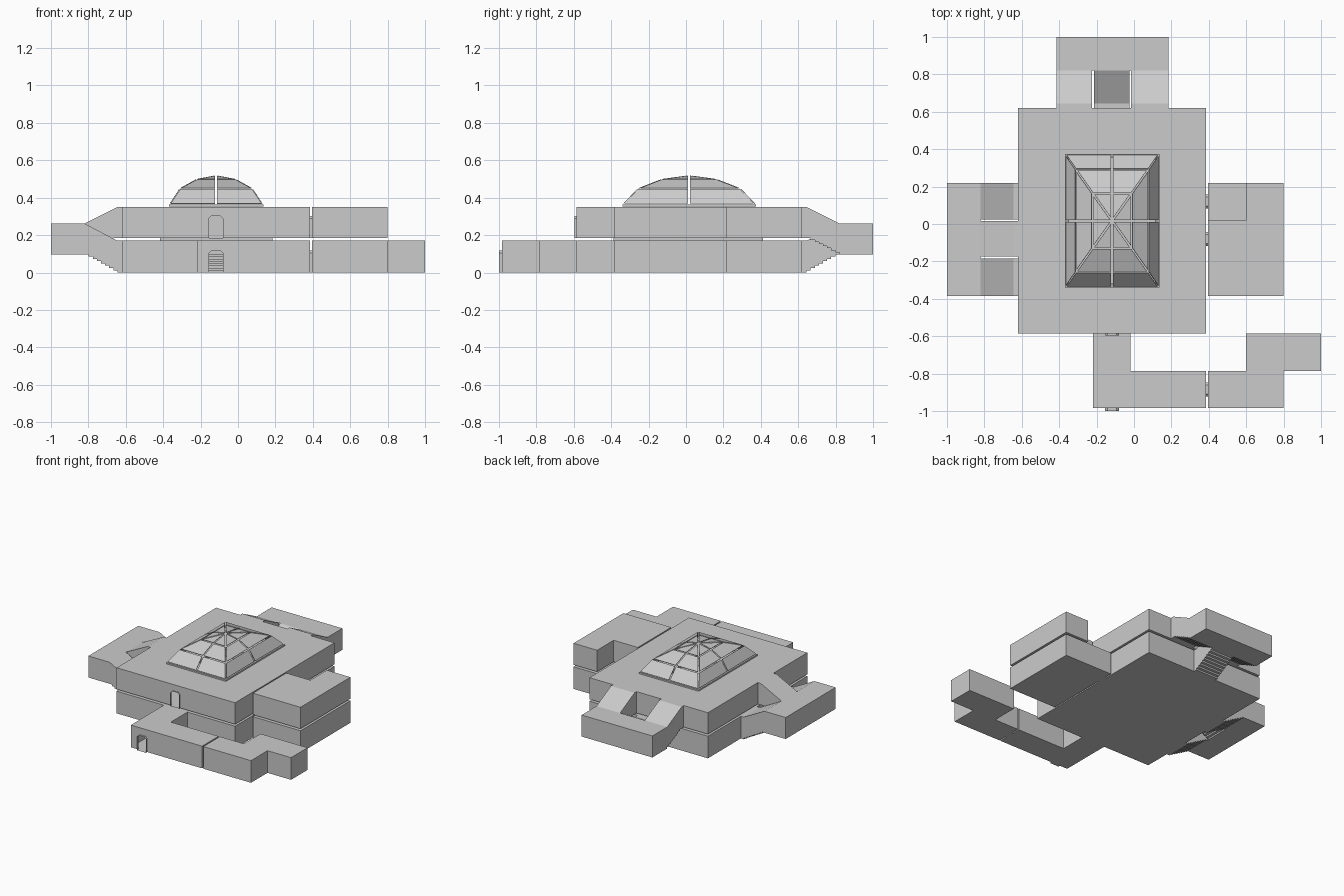
import bpy, bmesh

if "Cube" in bpy.data.objects:
    bpy.data.objects.remove(bpy.data.objects["Cube"])

stone = bpy.data.materials.new("plain grey")
stone.diffuse_color = (0.6, 0.6, 0.6, 1)
stone.use_nodes = True
stone.node_tree.nodes["Principled BSDF"].inputs["Base Color"].default_value = stone.diffuse_color

# Levels: lower floor, upper floor and the landing between them
LOW, UP, MID = (0.0, 0.17), (0.185, 0.35), (0.097, 0.262)
X0, X1, Y0, Y1 = -0.62, 0.385, -0.585, 0.62      # main hall footprint


def make(name, polys, weld=True):
    """Mesh object from a list of polygons (each a list of points)."""
    bm = bmesh.new()
    for p in polys:
        bm.faces.new([bm.verts.new(v) for v in p])
    if weld:
        bmesh.ops.remove_doubles(bm, verts=bm.verts, dist=1e-4)
    bmesh.ops.recalc_face_normals(bm, faces=bm.faces)
    me = bpy.data.meshes.new(name)
    bm.to_mesh(me)
    bm.free()
    ob = bpy.data.objects.new(name, me)
    bpy.context.collection.objects.link(ob)
    me.materials.append(stone)
    return ob


def door_profile(c, z):
    """Doorway outline with cut top corners: (along, height)."""
    w, h, k = 0.037, 0.117, 0.013
    return [(c - w, z), (c - w, z + h - k), (c - w + k, z + h),
            (c + w - k, z + h), (c + w, z + h - k), (c + w, z)]


def slab(outline, z, hole=None):
    """Floor or ceiling, optionally a rectangle with a rectangular hole."""
    if not hole:
        return [[(x, y, z) for x, y in outline]]
    xs, ys = [p[0] for p in outline], [p[1] for p in outline]
    a, b, c, d = min(xs), max(xs), min(ys), max(ys)
    e, f, g, h = hole
    o = [(a, c), (b, c), (b, d), (a, d)]
    i = [(e, g), (f, g), (f, h), (e, h)]
    return [[(*p, z) for p in (o[k], o[(k + 1) % 4], i[(k + 1) % 4], i[k])]
            for k in range(4)]


def room(name, outline, level, openings=(), doors=None, floor_hole=None, roof_hole=None):
    """Thin-walled room; listed wall numbers are left open or get a doorway."""
    z0, z1 = level
    doors = doors or {}
    polys = slab(outline, z0, floor_hole) + slab(outline, z1, roof_hole)
    for i, p in enumerate(outline):
        q = outline[(i + 1) % len(outline)]
        if i in openings:
            continue
        wall = [(*p, z0)]
        if i in doors:
            k = 0 if abs(p[0] - q[0]) > abs(p[1] - q[1]) else 1
            prof = door_profile(doors[i], z0)
            if q[k] < p[k]:
                prof.reverse()
            wall += [(s, p[1], z) if k == 0 else (p[0], s, z) for s, z in prof]
        wall += [(*q, z0), (*q, z1), (*p, z1)]
        polys.append(wall)
    return make(name, polys)


def door_sleeve(name, axis, c, a, b, z):
    """Short sleeve carrying a doorway from a to b along the axis."""
    prof = door_profile(c, z)
    pt = (lambda s, h, t: (t, s, h)) if axis == 'x' else (lambda s, h, t: (s, t, h))
    make(name, [[pt(*prof[i], a), pt(*prof[i], b),
                 pt(*prof[i - 1], b), pt(*prof[i - 1], a)] for i in range(6)])


# Main hall: two storeys around an open atrium
atrium = (-0.417, 0.185, -0.387, 0.413)
skylight = (-0.347, 0.113, -0.318, 0.352)
LEFT = [(-0.385, -0.185), (-0.175, 0.015), (0.025, 0.22)]
BACK = [(-0.415, -0.225), (-0.215, -0.025), (-0.015, 0.185)]

low = [(X0, Y0), (-0.22, Y0), (-0.02, Y0), (X1, Y0), (X1, 0.02), (X1, 0.22), (X1, Y1),
       (BACK[1][1], Y1), (BACK[1][0], Y1), (X0, Y1),
       (X0, LEFT[2][1]), (X0, LEFT[2][0]), (X0, LEFT[0][1]), (X0, LEFT[0][0])]
room("lower_hall", low[:], LOW, {1, 7, 10, 12}, {4: 0.12}, None, atrium)

up = [(X0, Y0), (-0.22, Y0), (-0.02, Y0), (X1, Y0), (X1, -0.18), (X1, 0.02), (X1, Y1),
      (BACK[2][1], Y1), (BACK[2][0], Y1), (BACK[0][1], Y1), (BACK[0][0], Y1), (X0, Y1),
      (X0, LEFT[1][1]), (X0, LEFT[1][0])]
room("upper_hall", up, UP, {7, 9, 12}, {1: -0.118, 4: -0.08}, atrium, skylight)

e, f, g, h = atrium
ring = [(e, g), (f, g), (f, h), (e, h)]
make("atrium_collar", [[(*ring[i - 1], LOW[1]), (*ring[i], LOW[1]),
                        (*ring[i], UP[0]), (*ring[i - 1], UP[0])] for i in range(4)])

# Right wing: two storeys, the upper one notched
room("right_wing_lower", [(0.395, -0.385), (0.8, -0.385), (0.8, 0.22), (0.395, 0.22),
                          (0.395, 0.02)], LOW, (), {3: 0.12})
room("right_wing_upper", [(0.395, -0.385), (0.8, -0.385), (0.8, 0.22), (0.6, 0.22),
                          (0.6, 0.02), (0.395, 0.02)], UP, (), {5: -0.08})

# Entrance corridor and its side room
room("entrance_corridor", [(-0.22, -0.985), (X1, -0.985), (X1, -0.785), (-0.02, -0.785),
                           (-0.02, Y0), (-0.22, Y0)], LOW, {4}, {0: -0.118, 1: -0.885})
room("side_room", [(0.395, -0.985), (0.8, -0.985), (0.8, -0.785), (1.0, -0.785),
                   (1.0, -0.585), (0.6, -0.585), (0.6, -0.785), (0.395, -0.785)],
     LOW, (), {7: -0.885})

# Door sleeves
door_sleeve("lower_wing_door", 'x', 0.12, X1, 0.395, LOW[0])
door_sleeve("upper_wing_door", 'x', -0.08, X1, 0.395, UP[0])
door_sleeve("side_room_door", 'x', -0.885, X1, 0.395, LOW[0])
door_sleeve("front_door", 'y', -0.118, -0.985, -1.0, LOW[0])
door_sleeve("balcony_door", 'y', -0.118, Y0, -0.597, UP[0])


# Stair wings: three stair shafts that meet at a half-height landing
def stair_shaft(name, place, span, level):
    zb, zt = level
    a, b, n = 0.025, 0.2, 8
    bottom = [(0, zb), (a, zb)]
    for i in range(n):
        z = zb + (MID[0] - zb) * (i + 1) / n
        if zb < MID[0]:
            bottom += [(a + (b - a) * i / n, z), (a + (b - a) * (i + 1) / n, z)]
        else:
            d = a + (b - a) * (i + 1) / n
            bottom += [(d, bottom[-1][1]), (d, z)]
    top = [(0, zt), (a, zt), (b, MID[1])]
    polys = [[place(d, s, z) for d, z in bottom + top[::-1]] for s in span]
    for line in (bottom, top):
        for p, q in zip(line, line[1:]):
            polys.append([place(p[0], span[0], p[1]), place(q[0], span[0], q[1]),
                          place(q[0], span[1], q[1]), place(p[0], span[1], p[1])])
    make(name, polys)


def left_place(d, s, z):
    return (X0 - d, s, z)


def back_place(d, s, z):
    return (s, Y1 + d, z)


for side, place, spans, levels in (("left", left_place, LEFT, (LOW, UP, LOW)),
                                   ("back", back_place, BACK, (UP, LOW, UP))):
    for i in range(3):
        stair_shaft(f"{side}_stairs_{i + 1}", place, spans[i], levels[i])
room("left_landing", [(-0.82, -0.385), (-0.82, 0.22), (-1.0, 0.22), (-1.0, -0.385)], MID, {0})
room("back_landing", [(-0.415, 0.82), (0.185, 0.82), (0.185, 1.0), (-0.415, 1.0)], MID, {0})

# Skylight: rim and faceted panes with open joints
CX, CY = -0.117, 0.017
outer = [(CX + sx * 0.252, CY + sy * 0.357) for sx, sy in ((-1, -1), (1, -1), (1, 1), (-1, 1))]
make("skylight_rim", [[(*outer[i - 1], 0.353), (*outer[i], 0.353),
                       (*outer[i], 0.364), (*outer[i - 1], 0.364)] for i in range(4)]
     + slab(outer, 0.353, skylight) + slab(outer, 0.364, skylight))

rings = [(0.25, 0.355, 0.366), (0.195, 0.275, 0.45), (0.105, 0.147, 0.50), (0, 0, 0.52)]
panes = []
for (ax, ay, az), (bx, by, bz) in zip(rings, rings[1:]):
    for sx in (-1, 1):
        for sy in (-1, 1):
            for p in ([(ax, 0, az), (ax, ay, az), (bx, by, bz), (bx, 0, bz)],
                      [(0, ay, az), (ax, ay, az), (bx, by, bz), (0, by, bz)]):
                if bx == 0:
                    p = p[:3]
                if sx * sy < 0:
                    p = p[::-1]
                panes.append([(CX + sx * x, CY + sy * y, z) for x, y, z in p])
glass = make("skylight_panes", panes, weld=False)
bm = bmesh.new()
bm.from_mesh(glass.data)
for face in bm.faces:
    if face.normal.z < 0:
        face.normal_flip()
joints = bmesh.ops.inset_individual(bm, faces=bm.faces[:], thickness=0.005, use_even_offset=True)
bmesh.ops.delete(bm, geom=joints["faces"], context='FACES')
bm.to_mesh(glass.data)
bm.free()
mod = glass.modifiers.new("pane_thickness", 'SOLIDIFY')
mod.thickness = 0.004
